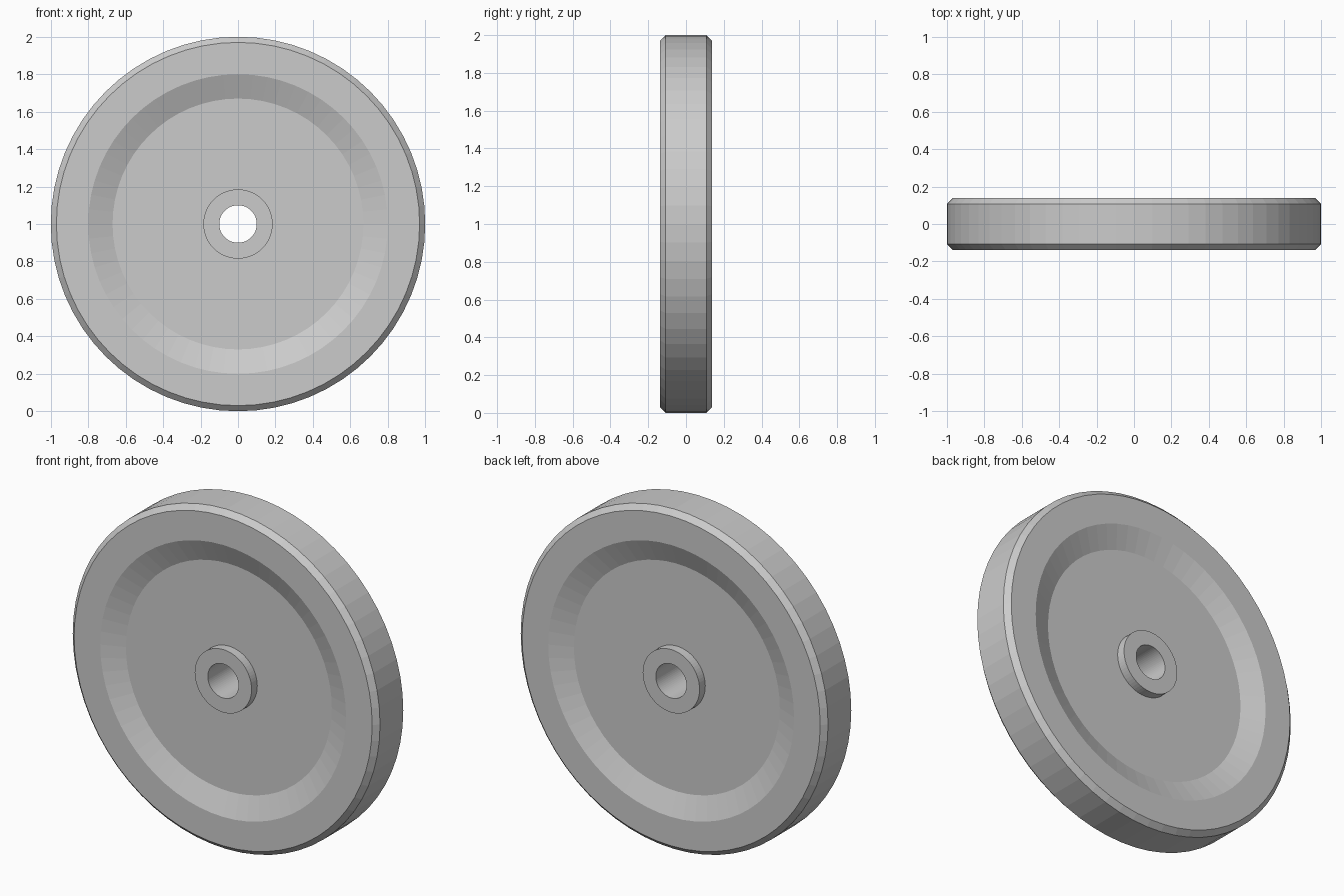
import bpy, bmesh, math

if "Cube" in bpy.data.objects:
    bpy.data.objects.remove(bpy.data.objects["Cube"])

SEGMENTS = 64
HALF = 0.138   # half thickness at rim and hub
WEB = 0.085    # half thickness of the recessed disc

# Half profile (radius, y offset), from bore to tread
half = [(0.10, HALF), (0.185, HALF), (0.185, WEB), (0.67, WEB),
        (0.80, HALF), (0.97, HALF), (1.0, HALF - 0.03)]
# Mirror across y = 0 to close the section
profile = [(r, -y) for r, y in half] + [(r, y) for r, y in reversed(half)]


def lathe_y(name, profile, centre_z, segments):
    """Revolve a closed section around the y direction."""
    bm = bmesh.new()
    rings = []
    for i in range(segments):
        a = 2 * math.pi * i / segments
        rings.append([bm.verts.new((r * math.cos(a), y, centre_z + r * math.sin(a)))
                      for r, y in profile])
    n = len(profile)
    for i in range(segments):
        p, q = rings[i], rings[(i + 1) % segments]
        for j in range(n):
            k = (j + 1) % n
            bm.faces.new((p[j], p[k], q[k], q[j]))
    bmesh.ops.recalc_face_normals(bm, faces=bm.faces)
    mesh = bpy.data.meshes.new(name)
    bm.to_mesh(mesh)
    bm.free()
    obj = bpy.data.objects.new(name, mesh)
    bpy.context.collection.objects.link(obj)
    return obj


# Wheel: chamfered tread, dished faces, hub and through bore
lathe_y("wheel", profile, 1.0, SEGMENTS)
